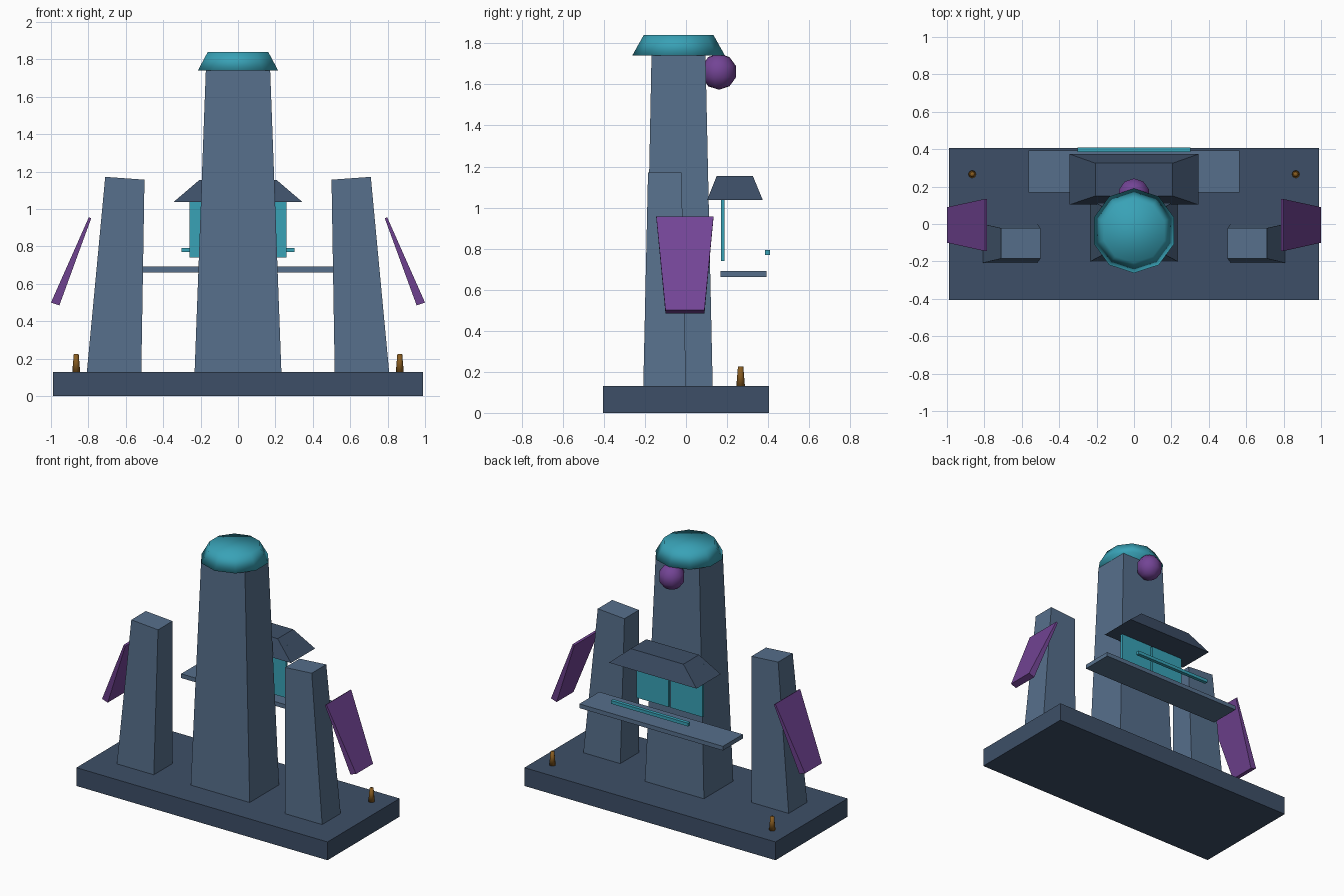
import bpy, bmesh, math

if "Cube" in bpy.data.objects:
    bpy.data.objects.remove(bpy.data.objects["Cube"])


def material(name, rgb):
    m = bpy.data.materials.new(name)
    m.diffuse_color = (*rgb, 1)
    m.use_nodes = True
    m.node_tree.nodes["Principled BSDF"].inputs["Base Color"].default_value = m.diffuse_color
    return m


SLATE = material("slate", (0.093, 0.159, 0.26))
DARK = material("dark_slate", (0.047, 0.078, 0.136))
TEAL = material("teal", (0.04, 0.36, 0.47))
PURPLE = material("purple", (0.171, 0.058, 0.301))
BRONZE = material("bronze", (0.25, 0.109, 0.015))


def finish(bm, name, mat, smooth=False):
    bmesh.ops.recalc_face_normals(bm, faces=bm.faces)
    for f in bm.faces:
        f.smooth = smooth
    me = bpy.data.meshes.new(name)
    bm.to_mesh(me)
    bm.free()
    me.materials.append(mat)
    ob = bpy.data.objects.new(name, me)
    bpy.context.collection.objects.link(ob)
    return ob


def hexa(name, bottom, top, mat):
    """Box-like solid between two rings of four points."""
    bm = bmesh.new()
    b = [bm.verts.new(p) for p in bottom]
    t = [bm.verts.new(p) for p in top]
    bm.faces.new(b)
    bm.faces.new(t)
    for i in range(4):
        j = (i + 1) % 4
        bm.faces.new((b[i], b[j], t[j], t[i]))
    return finish(bm, name, mat)


def rect(x0, x1, y0, y1, z0, z1=None):
    """Four corners; z can slope from x0 to x1."""
    z1 = z0 if z1 is None else z1
    return [(x0, y0, z0), (x1, y0, z1), (x1, y1, z1), (x0, y1, z0)]


def box(name, x0, x1, y0, y1, z0, z1, mat):
    return hexa(name, rect(x0, x1, y0, y1, z0), rect(x0, x1, y0, y1, z1), mat)


def frustum(name, sides, r0, r1, x, y, z0, z1, mat, smooth=False):
    bm = bmesh.new()
    bmesh.ops.create_cone(bm, cap_ends=True, segments=sides, radius1=r0,
                          radius2=r1, depth=z1 - z0)
    bmesh.ops.translate(bm, verts=bm.verts, vec=(x, y, (z0 + z1) / 2))
    return finish(bm, name, mat, smooth)


def mirror_x(pts, s):
    return [(s * x, y, z) for x, y, z in pts]


# base slab
box("base", -0.988, 0.988, -0.405, 0.405, 0, 0.13, DARK)

# central tower with cap and rear orb
hexa("main_tower", rect(-0.232, 0.232, -0.2, 0.13, 0.13),
     rect(-0.172, 0.172, -0.168, 0.095, 1.742), SLATE)
frustum("tower_cap", 10, 0.226, 0.17, 0, -0.036, 1.74, 1.84, TEAL, True)
bm = bmesh.new()
bmesh.ops.create_uvsphere(bm, u_segments=10, v_segments=5, radius=0.088)
bmesh.ops.translate(bm, verts=bm.verts, vec=(0, 0.16, 1.662))
finish(bm, "rear_orb", PURPLE, True)

# rear canopy, shelf and rail
hexa("canopy", rect(-0.345, 0.345, 0.103, 0.374, 1.037),
     rect(-0.207, 0.207, 0.15, 0.325, 1.155), DARK)
box("shelf", -0.565, 0.565, 0.168, 0.392, 0.662, 0.692, SLATE)
box("rail", -0.303, 0.303, 0.385, 0.41, 0.77, 0.793, TEAL)

# mirrored parts
for side, s in (("left", -1), ("right", 1)):
    hexa(side + "_tower", mirror_x(rect(0.517, 0.808, -0.208, 0, 0.13), s),
         mirror_x(rect(0.5, 0.71, -0.185, -0.022, 1.157, 1.172), s), SLATE)
    hexa(side + "_fin",
         [(s * 0.955, -0.1, 0.485), (s * 1.0, -0.1, 0.5),
          (s * 1.0, 0.09, 0.5), (s * 0.955, 0.09, 0.485)],
         [(s * 0.785, -0.145, 0.95), (s * 0.797, -0.145, 0.957),
          (s * 0.797, 0.134, 0.957), (s * 0.785, 0.134, 0.95)], PURPLE)
    x0, x1 = sorted((s * 0.007, s * 0.26))
    box(side + "_window", x0, x1, 0.17, 0.187, 0.74, 1.11, TEAL)
    frustum(side + "_peg", 8, 0.021, 0.013, s * 0.865, 0.266, 0.13, 0.225,
            BRONZE, True)
